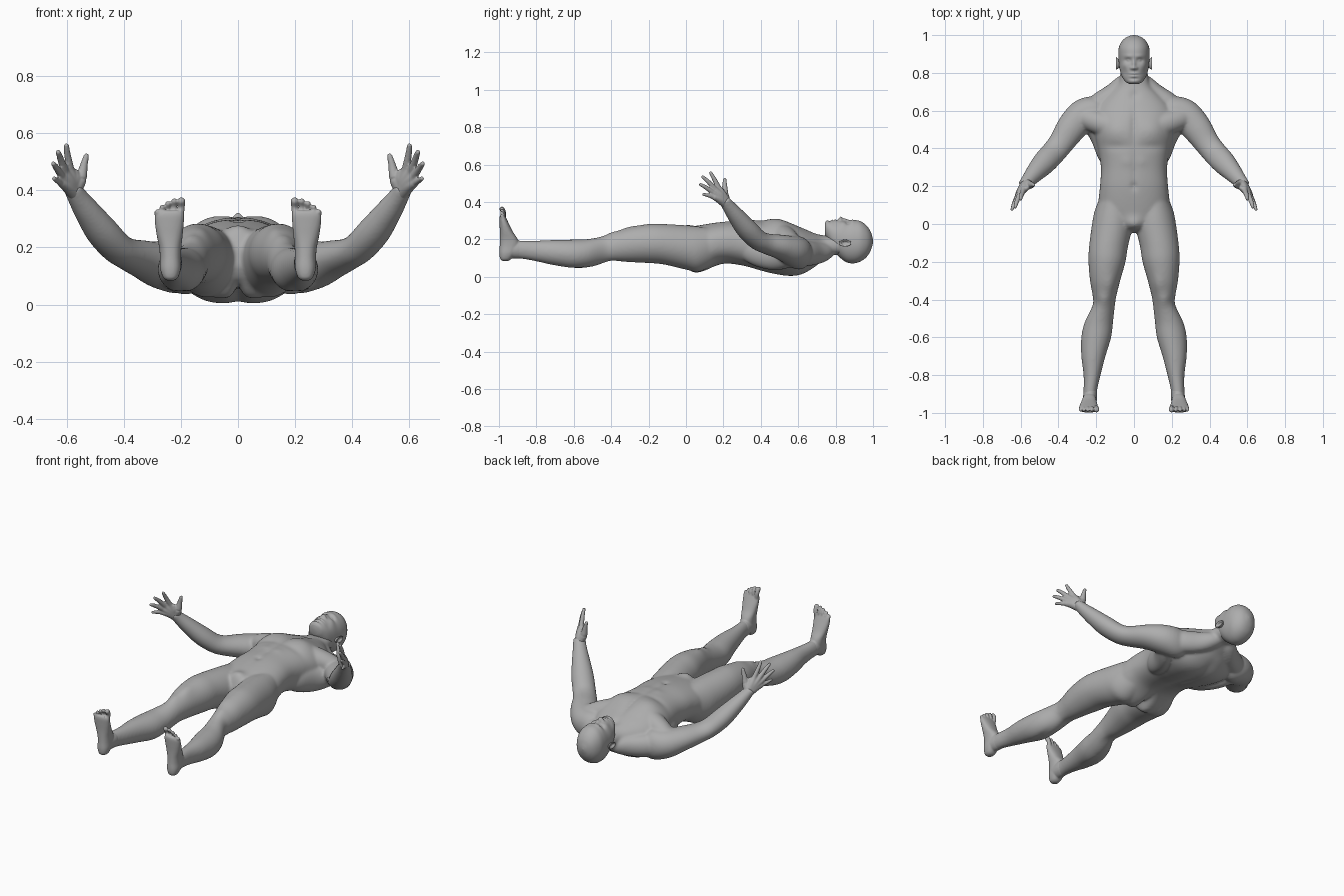
import bpy, bmesh, math
from mathutils import Vector as V

cube = bpy.data.objects.get("Cube")
if cube:
    bpy.data.objects.remove(cube)

skin = bpy.data.materials.new("matte grey")
skin.use_nodes = True
GREY = (0.42, 0.42, 0.42, 1)
skin.diffuse_color = GREY
bsdf = skin.node_tree.nodes["Principled BSDF"]
bsdf.inputs["Base Color"].default_value = GREY
bsdf.inputs["Roughness"].default_value = 0.7


def spline(a, b, c, d, t):
    return 0.5 * (2 * b + (c - a) * t + (2 * a - 5 * b + 4 * c - d) * t * t
                  + (3 * b - a - 3 * c + d) * t ** 3)


def loft(bm, sections, side=1, axis=None, n=40, sub=6, power=2.0, bumps=()):
    """Skin rounded rings (centre, half width, half depth); side=-1 mirrors in x."""
    rows = [(V(c), a, b) for c, a, b in sections]
    last = len(rows) - 1
    fine = []
    for i in range(last):
        q = [rows[max(0, min(last, i + k))] for k in (-1, 0, 1, 2)]
        for s in range(sub + (i == last - 1)):
            fine.append([spline(q[0][k], q[1][k], q[2][k], q[3][k], s / sub) for k in range(3)])
    rings = []
    for i, (c, a, b) in enumerate(fine):
        t = V(axis) if axis else (fine[min(i + 1, len(fine) - 1)][0] - fine[max(i - 1, 0)][0]).normalized()
        ref = V((0, 1, 0)) if abs(t.z) > 0.95 else V((0, 0, 1))
        u = t.cross(ref).normalized()
        w = u.cross(t)
        ring = []
        for k in range(n):
            ang = math.tau * k / n
            ca, sa = math.cos(ang), math.sin(ang)
            p = c + u * max(a, .002) * math.copysign(abs(ca) ** (2 / power), ca) \
                + w * max(b, .002) * math.copysign(abs(sa) ** (2 / power), sa)
            dz = 0
            for (bx, by, bz), (rx, ry, rz), h in bumps:   # soft raised or sunken areas
                dz += h * math.exp(-((abs(p.x) - bx) / rx) ** 2 - ((p.y - by) / ry) ** 2 - ((p.z - bz) / rz) ** 2)
            ring.append(bm.verts.new((p.x * side, p.y, p.z + dz)))
        rings.append(ring)
    for r0, r1 in zip(rings, rings[1:]):
        for k in range(n):
            bm.faces.new((r0[k], r0[(k + 1) % n], r1[(k + 1) % n], r1[k]))
    bm.faces.new(rings[0])
    bm.faces.new(rings[-1])


def tube(bm, pts, side):
    """Round-ended tapered limb through (x, y, z, radius) points."""
    loft(bm, [(p[:3], p[3], p[3]) for p in pts], side, n=16)
    for x, y, z, r in (pts[0], pts[-1]):
        ball = bmesh.ops.create_icosphere(bm, subdivisions=3, radius=r)
        bmesh.ops.translate(bm, verts=ball["verts"], vec=(x * side, y, z))


def finish(bm, name, voxel=0, smooth=0):
    bmesh.ops.recalc_face_normals(bm, faces=bm.faces)
    mesh = bpy.data.meshes.new(name)
    bm.to_mesh(mesh)
    bm.free()
    mesh.materials.append(skin)
    mesh.shade_smooth()
    ob = bpy.data.objects.new(name, mesh)
    bpy.context.collection.objects.link(ob)
    if voxel:
        m = ob.modifiers.new("Blend", 'REMESH')
        m.mode, m.voxel_size, m.use_smooth_shade = 'VOXEL', voxel, True
    if smooth:
        m = ob.modifiers.new("Soften", 'SMOOTH')
        m.factor, m.iterations = 0.5, smooth


def along_y(rows):   # y, half width, low z, high z, optional centre x
    return [((r[4] if len(r) > 4 else 0, r[0], (r[2] + r[3]) / 2), r[1], (r[3] - r[2]) / 2) for r in rows]


def along_z(rows):   # z, half width, low y, high y, centre x
    return [((r[4], (r[2] + r[3]) / 2, r[0]), r[1], (r[3] - r[2]) / 2) for r in rows]


# Torso, neck, arms and legs blended into one skin
TORSO = along_y([(-.045, .03, .13, .20), (-.02, .09, .08, .245), (.03, .165, .03, .264), (.10, .188, .035, .280),
                 (.20, .18, .068, .295), (.30, .175, .058, .300), (.40, .192, .03, .304), (.48, .213, .012, .304),
                 (.56, .22, .004, .285), (.62, .20, .013, .262), (.68, .145, .045, .238), (.73, .092, .085, .222),
                 (.78, .075, .115, .217), (.84, .067, .115, .22), (.87, .055, .12, .21)])
TORSO_BUMPS = [((.10, .50, .29), (.075, .065, .06), .014), ((0, .52, .29), (.016, .10, .06), -.012),
               ((.10, .41, .30), (.09, .02, .05), -.006), ((0, .27, .30), (.014, .11, .05), -.006),
               ((0, .20, .30), (.014, .016, .04), -.014), ((.04, .33, .30), (.03, .025, .04), .004),
               ((0, .0, .26), (.045, .035, .05), .022), ((0, .05, .03), (.016, .08, .06), .042),
               ((0, .40, .02), (.025, .22, .05), .016), ((.09, .06, .03), (.06, .06, .05), -.012),
               ((.11, .56, .01), (.06, .09, .05), -.005), ((0, .68, .23), (.02, .02, .04), -.012)]
LEG = along_y([(.22, .03, .12, .22, .10), (.15, .07, .07, .255, .105), (.07, .10, .026, .268, .108),
               (0, .108, .038, .275, .114), (-.12, .103, .066, .282, .135), (-.20, .098, .073, .282, .143),
               (-.30, .080, .078, .264, .153), (-.38, .063, .081, .237, .156), (-.43, .059, .073, .22, .16),
               (-.52, .075, .050, .202, .186), (-.60, .079, .043, .199, .20), (-.70, .064, .060, .197, .215),
               (-.80, .045, .082, .193, .222), (-.88, .036, .096, .193, .231), (-.95, .036, .10, .193, .235)])
LEG_BUMPS = [((.16, -.40, .23), (.03, .035, .04), .008), ((.125, -.32, .25), (.03, .05, .05), .008),
             ((.20, -.60, .05), (.014, .09, .05), .008), ((.15, -.41, .08), (.025, .05, .04), .008)]
ARM = [((.12, .61, .13), .03, .04), ((.19, .607, .125), .068, .085), ((.265, .580, .135), .084, .082),
       ((.33, .51, .158), .080, .067), ((.385, .43, .177), .068, .055), ((.425, .38, .200), .065, .053),
       ((.475, .325, .255), .063, .054), ((.525, .27, .323), .050, .045), ((.56, .23, .375), .039, .035),
       ((.582, .203, .412), .035, .027)]
TRAP = [((.02, .79, .145), .02, .02), ((.05, .75, .135), .045, .045), ((.11, .695, .125), .05, .06),
        ((.19, .635, .125), .055, .065), ((.26, .59, .13), .03, .04)]
PEC = [((.04, .49, .23), .03, .03), ((.10, .51, .222), .062, .06), ((.18, .535, .205), .062, .058),
       ((.26, .56, .170), .055, .055), ((.32, .56, .15), .025, .03)]
LAT = [((.12, .28, .15), .02, .03), ((.14, .36, .135), .05, .07), ((.18, .47, .115), .055, .08),
       ((.235, .55, .12), .055, .065), ((.29, .56, .14), .025, .03)]

bm = bmesh.new()
loft(bm, TORSO, axis=(0, 1, 0), n=96, sub=8, power=2.3, bumps=TORSO_BUMPS)
for s in (1, -1):
    loft(bm, LEG, s, axis=(0, 1, 0), n=48, bumps=LEG_BUMPS)
    for shape in (ARM, TRAP, PEC, LAT):
        loft(bm, shape, s)
finish(bm, "body", 0.007, 14)

# Head with modelled face
HEAD = along_y([(.742, .024, .225, .286), (.752, .044, .205, .296), (.78, .064, .15, .300), (.82, .076, .105, .302),
                (.86, .081, .077, .300), (.90, .083, .072, .303), (.935, .080, .083, .296), (.965, .066, .105, .274),
                (.985, .046, .135, .246), (.996, .022, .165, .215), (1.0, .004, .186, .194)])
FACE = [((.032, .866, .29), (.017, .011, .04), -.010), ((.031, .866, .29), (.009, .006, .04), .006),
        ((.028, .888, .30), (.028, .011, .04), .004), ((0, .845, .30), (.010, .024, .05), .011),
        ((0, .826, .30), (.012, .010, .05), .013), ((.014, .825, .30), (.008, .008, .05), .007),
        ((0, .796, .30), (.022, .007, .05), .005), ((0, .782, .30), (.019, .007, .05), .005),
        ((0, .789, .30), (.024, .003, .05), -.005), ((0, .769, .30), (.025, .006, .05), -.003),
        ((0, .755, .295), (.022, .010, .04), .004), ((.05, .84, .27), (.018, .016, .04), .005),
        ((.05, .80, .27), (.018, .02, .04), -.005)]
bm = bmesh.new()
loft(bm, HEAD, axis=(0, 1, 0), n=128, sub=10, power=2.15, bumps=FACE)
finish(bm, "head")

# Fingers: knuckle, middle joint, tip (x, y, z, radius)
FINGERS = [[(.586, .178, .470, .0145), (.596, .152, .520, .0120), (.600, .132, .556, .0090)],
           [(.604, .160, .463, .0145), (.620, .120, .507, .0120), (.629, .090, .533, .0090)],
           [(.614, .150, .446, .0140), (.635, .105, .478, .0115), (.646, .077, .493, .0085)],
           [(.616, .152, .424, .0125), (.634, .117, .435, .0100), (.644, .093, .441, .0080)]]
THUMB = [(.570, .212, .405, .026), (.550, .207, .440, .021), (.540, .207, .485, .0140), (.531, .207, .520, .0095)]
WEB = [(.575, .208, .410, .024), (.568, .196, .440, .019), (.570, .190, .462, .013)]
FOOT = along_z([(.084, .012, -.98, -.95, .236), (.095, .026, -.993, -.935, .236), (.125, .036, -.998, -.91, .236),
                (.165, .037, -.996, -.893, .236), (.20, .039, -.995, -.90, .237), (.24, .045, -.995, -.925, .239),
                (.28, .050, -.997, -.945, .24), (.312, .051, -.998, -.96, .24), (.328, .043, -.994, -.968, .238)])
TOES = [(.198, .362, .0140), (.223, .362, .0105), (.245, .353, .010), (.265, .340, .0095), (.283, .324, .0095)]
EAR = [((.074, .848, .178), .018, .012), ((.085, .849, .179), .027, .016), ((.093, .850, .180), .033, .019),
       ((.096, .850, .180), .031, .017), ((.093, .850, .180), .024, .011), ((.087, .848, .180), .016, .007)]

for s, label in ((1, "left"), (-1, "right")):
    # Hand: palm bones to each knuckle, fingers, thumb and its web
    bm = bmesh.new()
    for f in FINGERS:
        tube(bm, f, s)
        x, y, z, _ = f[0]
        tube(bm, [(.566, .222, .385, .028), ((.574 + x) / 2, (.21 + y) / 2, (.405 + z) / 2, .024), (x, y, z, .0155)], s)
    tube(bm, THUMB, s)
    tube(bm, WEB, s)
    finish(bm, label + "_hand", 0.004, 5)
    # Foot with five toes
    bm = bmesh.new()
    loft(bm, FOOT, s, axis=(0, 0, 1), n=40, power=2.3)
    for x, z, r in TOES:
        tube(bm, [(x + (.24 - x) * .15, -.976, z - .055, r), (x, -.973, z - .022, r * .85), (x, -.984, z, r)], s)
    # Ankle collar running up into the shin
    loft(bm, along_y([(-.95, .037, .10, .195, .235), (-.89, .036, .098, .193, .231), (-.85, .028, .105, .18, .228)]),
         s, axis=(0, 1, 0))
    finish(bm, label + "_foot", 0.004, 5)
    # Ear: cupped shell
    bm = bmesh.new()
    loft(bm, EAR, s, axis=(1, 0, 0), n=32, sub=4)
    finish(bm, label + "_ear")
